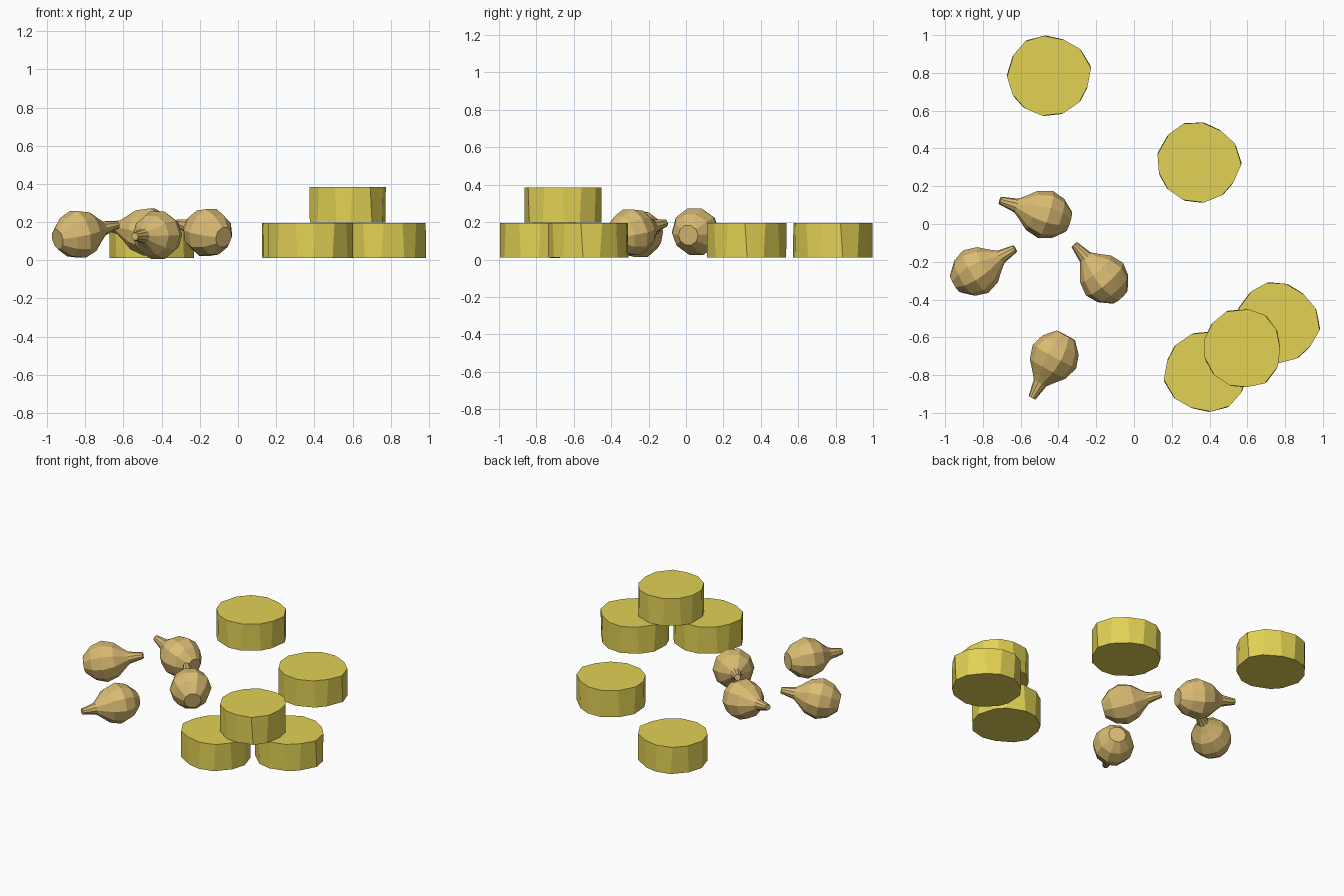
import bpy, bmesh, math
from mathutils import Vector

if "Cube" in bpy.data.objects:
    bpy.data.objects.remove(bpy.data.objects["Cube"])


def material(name, col):
    m = bpy.data.materials.new(name)
    m.diffuse_color = (*col, 1)
    m.use_nodes = True
    m.node_tree.nodes["Principled BSDF"].inputs["Base Color"].default_value = m.diffuse_color
    return m


YELLOW = material("yellow", (0.76, 0.64, 0.09))
TAN = material("tan", (0.70, 0.50, 0.17))


def loft(name, rings, mat):
    """Skin a list of equal-length rings and cap both ends."""
    bm = bmesh.new()
    vs = [[bm.verts.new(p) for p in ring] for ring in rings]
    n = len(vs[0])
    for a, b in zip(vs, vs[1:]):
        for i in range(n):
            j = (i + 1) % n
            bm.faces.new((a[i], a[j], b[j], b[i]))
    bm.faces.new(vs[0][::-1])
    bm.faces.new(vs[-1])
    bmesh.ops.recalc_face_normals(bm, faces=bm.faces)
    me = bpy.data.meshes.new(name)
    bm.to_mesh(me)
    bm.free()
    me.materials.append(mat)
    ob = bpy.data.objects.new(name, me)
    bpy.context.collection.objects.link(ob)
    return ob


# Round slabs: slightly uneven outline as (angle, radius)
OUTLINE = [(96, .213), (69, .206), (39, .217), (12, .226), (-17, .212), (-40, .213),
           (-71, .213), (-98, .214), (-128, .215), (-151, .217), (-180, .222),
           (-209, .218), (-237, .221)]


def slab(name, x, y, z0, z1, turn, size=1.0):
    rings = []
    for k, z in enumerate((z0, z1)):
        ring = []
        for i, (a, r) in enumerate(OUTLINE):
            t = math.radians(a + turn + (1.5 if (i + k) % 2 else -1.5))
            ring.append((x + size * r * math.cos(t), y + size * r * math.sin(t), z))
        rings.append(ring)
    loft(name, rings, YELLOW)


slab("slab_back", -.45, .785, .012, .195, 0)
slab("slab_middle", .342, .325, .012, .195, -13)
slab("slab_stack_left", .38, -.782, .012, .195, -180)
slab("slab_stack_right", .76, -.525, .012, .195, -20)
slab("slab_stack_top", .575, -.66, .197, .385, -68, .965)

# Bulbs: (distance from stem tip, radius), lying on their sides
PROFILE = [(0, .02), (.09, .038), (.125, .065), (.175, .108), (.25, .131),
           (.32, .108), (.378, .055)]


def bulb(name, tip, end, sides=10):
    tip, end = Vector(tip), Vector(end)
    d = (end - tip).normalized()
    s = d.cross(Vector((0, 0, 1))).normalized()
    u = s.cross(d)
    k = (end - tip).length / PROFILE[-1][0]
    rings = []
    for t, r in PROFILE:
        c = tip + d * t * k
        rings.append([c + r * (math.cos(a) * s + math.sin(a) * u)
                      for a in (2 * math.pi * i / sides for i in range(sides))])
    loft(name, rings, TAN)


bulb("bulb_back", (-.71, .125, .185), (-.345, .012, .13))
bulb("bulb_left", (-.63, -.13, .185), (-.945, -.315, .11))
bulb("bulb_right", (-.315, -.11, .195), (-.075, -.385, .12))
bulb("bulb_front", (-.54, -.92, .125), (-.36, -.59, .135))
